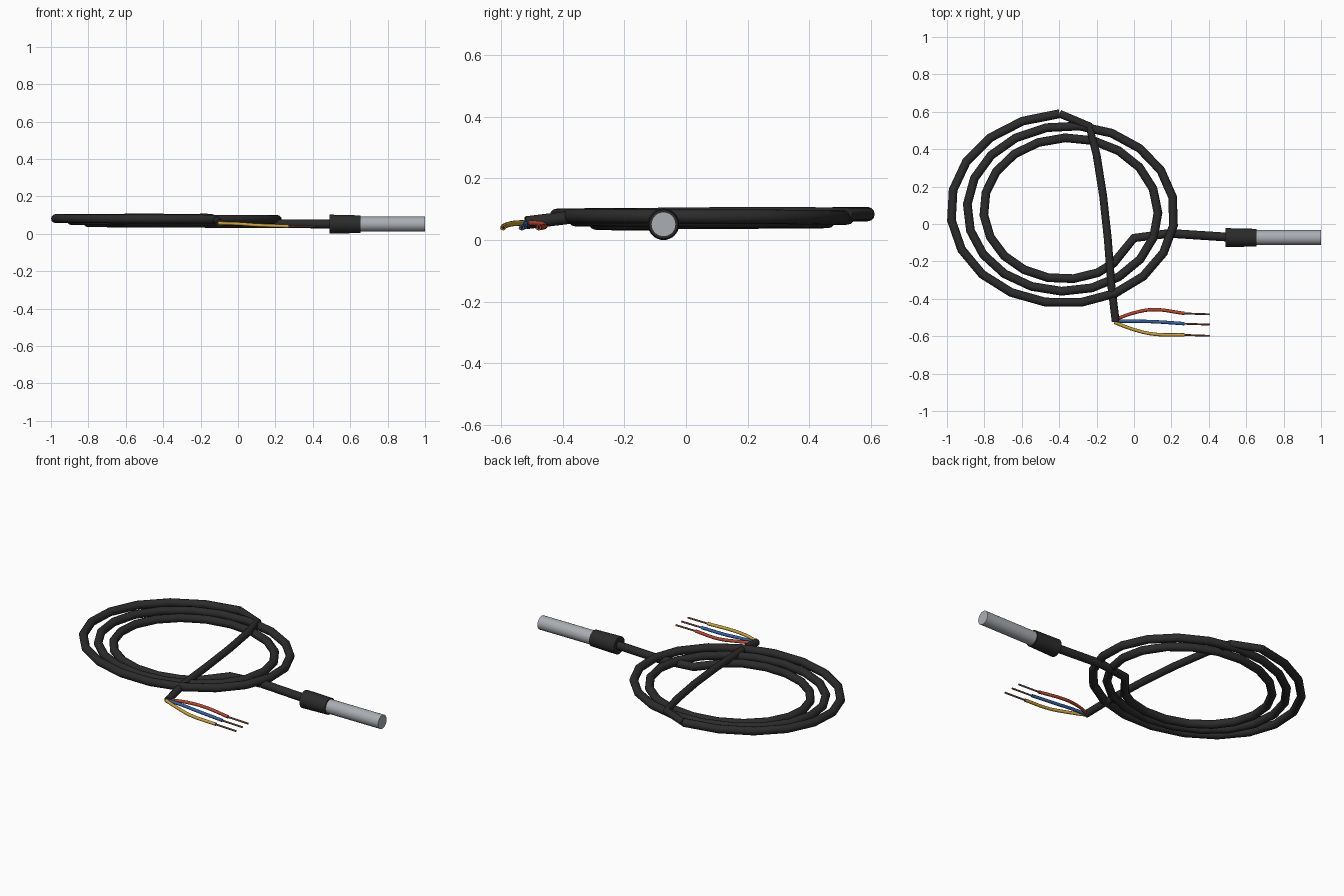
import bpy
import math

if "Cube" in bpy.data.objects:
    bpy.data.objects.remove(bpy.data.objects["Cube"], do_unlink=True)


def material(name, colour):
    mat = bpy.data.materials.new(name)
    mat.use_nodes = True
    mat.diffuse_color = (*colour, 1)
    mat.node_tree.nodes["Principled BSDF"].inputs["Base Color"].default_value = (*colour, 1)
    return mat


black = material("black rubber", (0.024, 0.024, 0.024))
steel = material("brushed steel", (0.4, 0.42, 0.45))
red = material("red insulation", (0.5, 0.06, 0.025))
blue = material("blue insulation", (0.03, 0.13, 0.39))
yellow = material("yellow insulation", (0.6, 0.36, 0.04))
copper = material("bare copper", (0.2, 0.085, 0.055))


def finish(obj, name, mat):
    obj.name = name
    obj.data.materials.clear()
    obj.data.materials.append(mat)
    bpy.ops.object.shade_smooth_by_angle(angle=math.radians(40))
    return obj


def tube(name, points, radius, mat, smooth=False):
    """Round tube swept along points, straight or softly curved between them."""
    curve = bpy.data.curves.new(name, 'CURVE')
    curve.dimensions = '3D'
    curve.bevel_depth = radius
    curve.bevel_resolution = 4
    curve.use_fill_caps = True
    curve.resolution_u = 6
    spline = curve.splines.new('BEZIER' if smooth else 'POLY')
    knots = spline.bezier_points if smooth else spline.points
    knots.add(len(points) - 1)
    for knot, p in zip(knots, points):
        if smooth:
            knot.co = p
            knot.handle_left_type = knot.handle_right_type = 'AUTO'
        else:
            knot.co = (*p, 1)
    obj = bpy.data.objects.new(name, curve)
    bpy.context.collection.objects.link(obj)
    bpy.ops.object.select_all(action='DESELECT')
    obj.select_set(True)
    bpy.context.view_layer.objects.active = obj
    bpy.ops.object.convert(target='MESH')
    return finish(bpy.context.object, name, mat)


def rod(name, x0, x1, r0, r1, mat):
    """Cylinder along x on the probe axis."""
    bpy.ops.mesh.primitive_cone_add(
        vertices=32, radius1=r0, radius2=r1, depth=x1 - x0,
        location=((x0 + x1) / 2, -0.073, 0.051), rotation=(0, math.pi / 2, 0))
    return finish(bpy.context.object, name, mat)


# Probe: steel tip and rubber sleeve
rod("probe_tip", 0.64, 1.0, 0.04, 0.04, steel)
rod("probe_sleeve", 0.49, 0.655, 0.051, 0.047, black)

# Coiled cable: inward elliptical spiral, then the lead into the sleeve
coil = []
for i in range(51):
    angle = math.radians(93.4 + 18.4 * i)
    turn = angle / math.tau - 0.25
    coil.append((-0.36 + (0.642 - 0.088 * turn) * math.cos(angle),
                 0.067 + (0.524 - 0.065 * turn) * math.sin(angle),
                 0.084 - 0.011 * turn))
lead = [(-0.11, -0.21, 0.054), (0.0, -0.075, 0.054),
        (0.19, -0.05, 0.054), (0.5, -0.07, 0.052)]
tube("coiled_cable", coil + lead, 0.0235, black)

# Free end of the cable crossing over the coil
tail = [coil[0], (-0.24, 0.525, 0.084), (-0.2, 0.37, 0.086), (-0.165, 0.15, 0.086),
        (-0.14, -0.08, 0.084), (-0.12, -0.34, 0.078), (-0.098, -0.52, 0.056)]
tube("cable_tail", tail, 0.021, black)

# Three insulated wires with bare ends
for label, mat, start, bend, mid, end in (
        ("red", red, -0.512, -0.475, -0.458, -0.478),
        ("blue", blue, -0.519, -0.52, -0.522, -0.533),
        ("yellow", yellow, -0.526, -0.565, -0.588, -0.593)):
    path = [(-0.105, start, 0.056), (0.0, bend, 0.053),
            (0.1, mid, 0.046), (0.27, end, 0.04)]
    tube(label + "_wire", path, 0.009, mat, smooth=True)
    tube(label + "_wire_bare_end", [(0.265, end, 0.04), (0.405, end - 0.005, 0.038)],
         0.005, copper)
